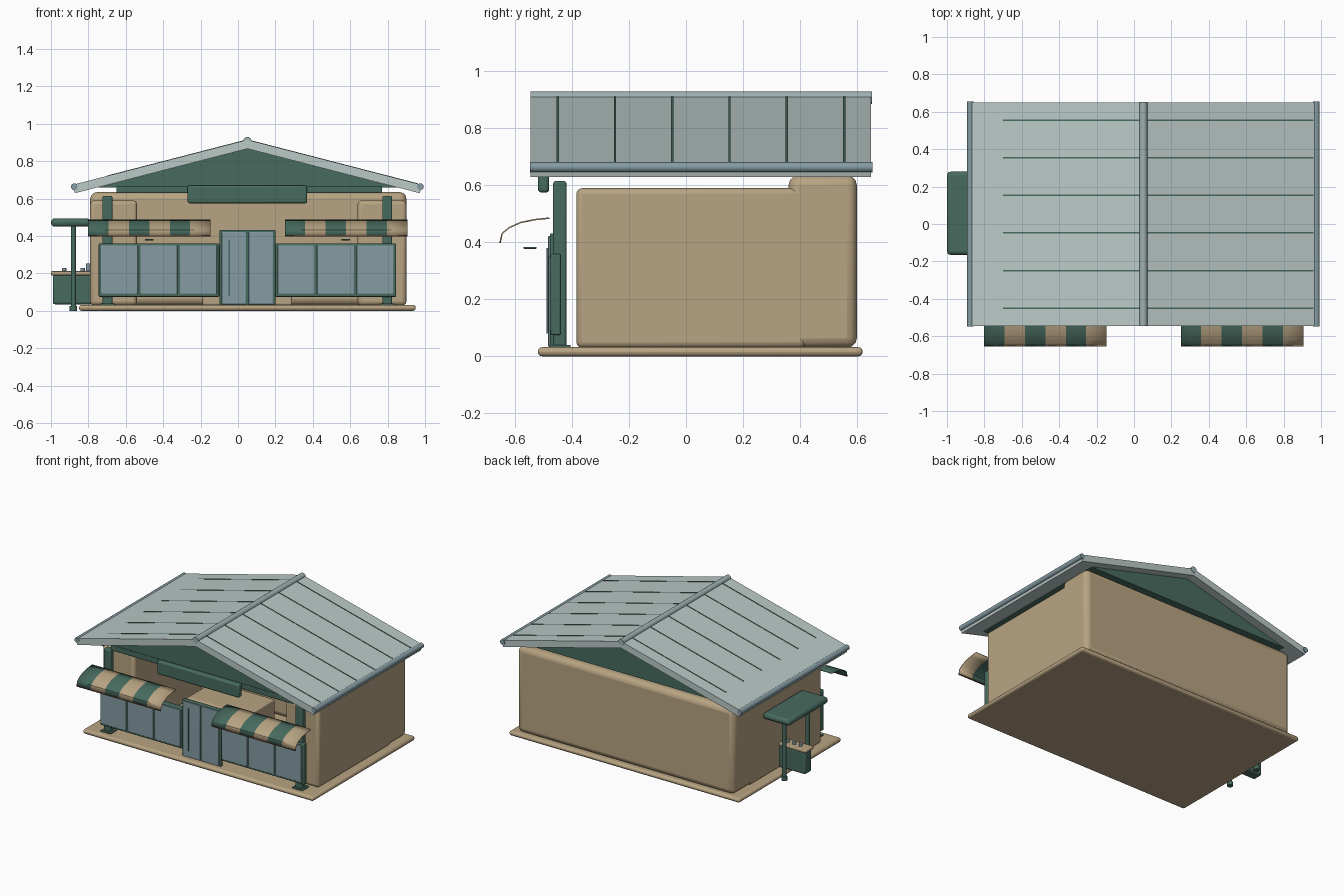
import bpy, bmesh, math
from mathutils import Vector

cube = bpy.data.objects.get("Cube")
if cube:
    bpy.data.objects.remove(cube, do_unlink=True)


def material(name, *srgb):
    lin = [((c + 0.055) / 1.055) ** 2.4 for c in srgb] + [1]
    m = bpy.data.materials.new(name)
    m.use_nodes = True
    m.diffuse_color = lin
    m.node_tree.nodes["Principled BSDF"].inputs["Base Color"].default_value = lin
    return m


TAN = material("sand_plaster", 0.72, 0.64, 0.51)
GREEN = material("dark_green", 0.28, 0.42, 0.37)
ROOF = material("pale_roof_metal", 0.73, 0.79, 0.78)
STEEL = material("blue_grey_metal", 0.52, 0.61, 0.64)
RIDGE = material("grey_ridge", 0.62, 0.69, 0.69)
BROWN = material("red_brown_trim", 0.40, 0.22, 0.17)


def add(name, bm, mats, bevel=0, segments=3):
    bmesh.ops.recalc_face_normals(bm, faces=bm.faces)
    me = bpy.data.meshes.new(name)
    bm.to_mesh(me)
    bm.free()
    for m in mats:
        me.materials.append(m)
    ob = bpy.data.objects.new(name, me)
    bpy.context.collection.objects.link(ob)
    if bevel:
        mod = ob.modifiers.new("rounding", "BEVEL")
        mod.width, mod.segments = bevel, segments
    bpy.ops.object.select_all(action="DESELECT")
    ob.select_set(True)
    bpy.context.view_layer.objects.active = ob
    bpy.ops.object.shade_smooth_by_angle(angle=math.radians(35))
    return ob


def box(name, x, y, z, mat, bevel=0):
    bm = bmesh.new()
    bmesh.ops.create_cube(bm, size=1)
    for v in bm.verts:
        v.co = [(r[0] + r[1]) / 2 + c * (r[1] - r[0]) for r, c in zip((x, y, z), v.co)]
    return add(name, bm, [mat], bevel)


def rod(name, start, end, radius, mat):
    a, b = Vector(start), Vector(end)
    bm = bmesh.new()
    bmesh.ops.create_cone(bm, cap_ends=True, segments=16, radius1=radius,
                          radius2=radius, depth=(b - a).length)
    turn = (b - a).to_track_quat("Z", "Y")
    for v in bm.verts:
        v.co = turn @ v.co + (a + b) / 2
    return add(name, bm, [mat])


def extrude_y(name, profile, y0, y1, mat):
    bm = bmesh.new()
    face = bm.faces.new([bm.verts.new((x, y0, z)) for x, z in profile])
    new = bmesh.ops.extrude_face_region(bm, geom=[face])["geom"]
    bmesh.ops.translate(bm, vec=(0, y1 - y0, 0),
                        verts=[g for g in new if isinstance(g, bmesh.types.BMVert)])
    return add(name, bm, [mat])


# Building shell: floor slab, back block, side walls, inner counter
MID = 0.05
box("floor_slab", (-0.85, 0.95), (-0.52, 0.62), (0, 0.032), TAN, 0.015)
box("back_wall", (-0.79, 0.9), (0.36, 0.6), (0.03, 0.635), TAN, 0.035)
for side, x in (("right", (-0.79, -0.54)), ("left", (0.64, 0.9))):
    box(side + "_wall", x, (-0.385, 0.42), (0.03, 0.59), TAN, 0.02)
box("inner_counter", (-0.19, 0.29), (-0.3, 0), (0.03, 0.35), TAN, 0.01)

# Gable, crossbeam and blank fascia board
extrude_y("gable_block", [(MID - 0.8, 0.66), (MID + 0.8, 0.66), (MID, 0.867)],
          -0.48, 0.59, GREEN)
box("gable_beam", (-0.65, 0.77), (-0.49, -0.44), (0.63, 0.665), GREEN, 0.005)
box("fascia_board", (-0.27, 0.37), (-0.52, -0.48), (0.575, 0.67), GREEN, 0.012)

# Roof slopes with seams, eave pipes and ridge
SLOPE = 0.258


def roof_z(x):
    return 0.915 - SLOPE * abs(x - MID)


for side, s in (("right", -1), ("left", 1)):
    eave = MID + s * 0.935
    low = eave - s * 0.013
    extrude_y(side + "_roof_slope",
              [(MID, 0.915), (eave, roof_z(eave)), (low, roof_z(low) - 0.048), (MID, 0.867)],
              -0.545, 0.65, ROOF)
    pipe = MID + s * 0.925
    rod(side + "_eave_pipe", (pipe, -0.548, 0.664), (pipe, 0.655, 0.664), 0.018, STEEL)
    end = 0.96 if s > 0 else -0.7
    for i in range(6):
        y = -0.45 + i * 0.201
        extrude_y(f"{side}_roof_seam_{i}",
                  [(MID, 0.912), (end, roof_z(end) - 0.003),
                   (end, roof_z(end) + 0.002), (MID, 0.917)], y - 0.004, y + 0.004, GREEN)
rod("roof_ridge", (MID, -0.545, 0.908), (MID, 0.652, 0.908), 0.022, RIDGE)

# Front posts, panelled counters, awnings
for side, s in (("right", -1), ("left", 1)):
    px = MID + s * 0.748
    box(side + "_post", (px - 0.026, px + 0.026), (-0.466, -0.42), (0.03, 0.615), GREEN, 0.008)
    box(side + "_post_foot", (px - 0.04, px + 0.04), (-0.48, -0.405), (0.03, 0.04), GREEN, 0.003)

    x0 = -0.745 if s < 0 else 0.2
    box(side + "_counter_frame", (x0, x0 + 0.645), (-0.475, -0.44), (0.075, 0.36), GREEN, 0.006)
    for i in range(3):
        a = x0 + 0.012 + i * 0.211
        box(f"{side}_counter_panel_{i}", (a, a + 0.198), (-0.482, -0.473), (0.09, 0.35),
            STEEL, 0.003)

    # Curved striped awning sheet
    ax = -0.802 if s < 0 else 0.25
    width = 0.656 / 6
    curve = [(-0.48, 0.485), (-0.53, 0.48), (-0.58, 0.47), (-0.62, 0.452),
             (-0.645, 0.432), (-0.652, 0.402)]
    bm = bmesh.new()
    rows = [[bm.verts.new((ax + i * width, y, z)) for y, z in curve] for i in range(7)]
    for i in range(6):
        for j in range(len(curve) - 1):
            f = bm.faces.new((rows[i][j], rows[i][j + 1], rows[i + 1][j + 1], rows[i + 1][j]))
            f.material_index = i % 2
    awning = add(side + "_awning", bm, [GREEN, TAN])
    mod = awning.modifiers.new("sheet", "SOLIDIFY")
    mod.thickness, mod.offset = 0.005, 0
    box(side + "_awning_hem", (ax, ax + 0.656), (-0.655, -0.649), (0.398, 0.404), BROWN)
    bx = MID + s * 0.525
    box(side + "_awning_bracket", (bx - 0.023, bx + 0.023), (-0.57, -0.525),
        (0.377, 0.384), GREEN, 0.002)

# Double door
box("door_frame", (-0.1, 0.2), (-0.478, -0.455), (0.03, 0.432), GREEN, 0.006)
for side, x in (("right", (-0.088, 0.043)), ("left", (0.057, 0.188))):
    box(side + "_door_leaf", x, (-0.484, -0.474), (0.035, 0.422), STEEL, 0.003)
box("door_handle", (-0.051, -0.044), (-0.49, -0.482), (0.08, 0.38), GREEN)

# Side stand with canopy, poles and small jars
box("stand_body", (-0.99, -0.77), (0.01, 0.085), (0.035, 0.192), GREEN, 0.012)
box("stand_top", (-1, -0.77), (0.005, 0.092), (0.19, 0.212), TAN, 0.006)
box("stand_canopy", (-1, -0.79), (-0.165, 0.28), (0.45, 0.495), GREEN, 0.02)
for name, y in (("front", -0.1), ("back", 0.16)):
    rod(name + "_canopy_pole", (-0.88, y, 0), (-0.88, y, 0.46), 0.014, GREEN)
    rod(name + "_pole_foot", (-0.88, y, 0), (-0.88, y, 0.025), 0.02, GREEN)
for i, (x, h) in enumerate([(-0.93, 0.018), (-0.88, 0.018), (-0.83, 0.018), (-0.8, 0.04)]):
    rod(f"stand_jar_{i}", (x, 0.05, 0.21), (x, 0.05, 0.212 + h), 0.012, STEEL)
